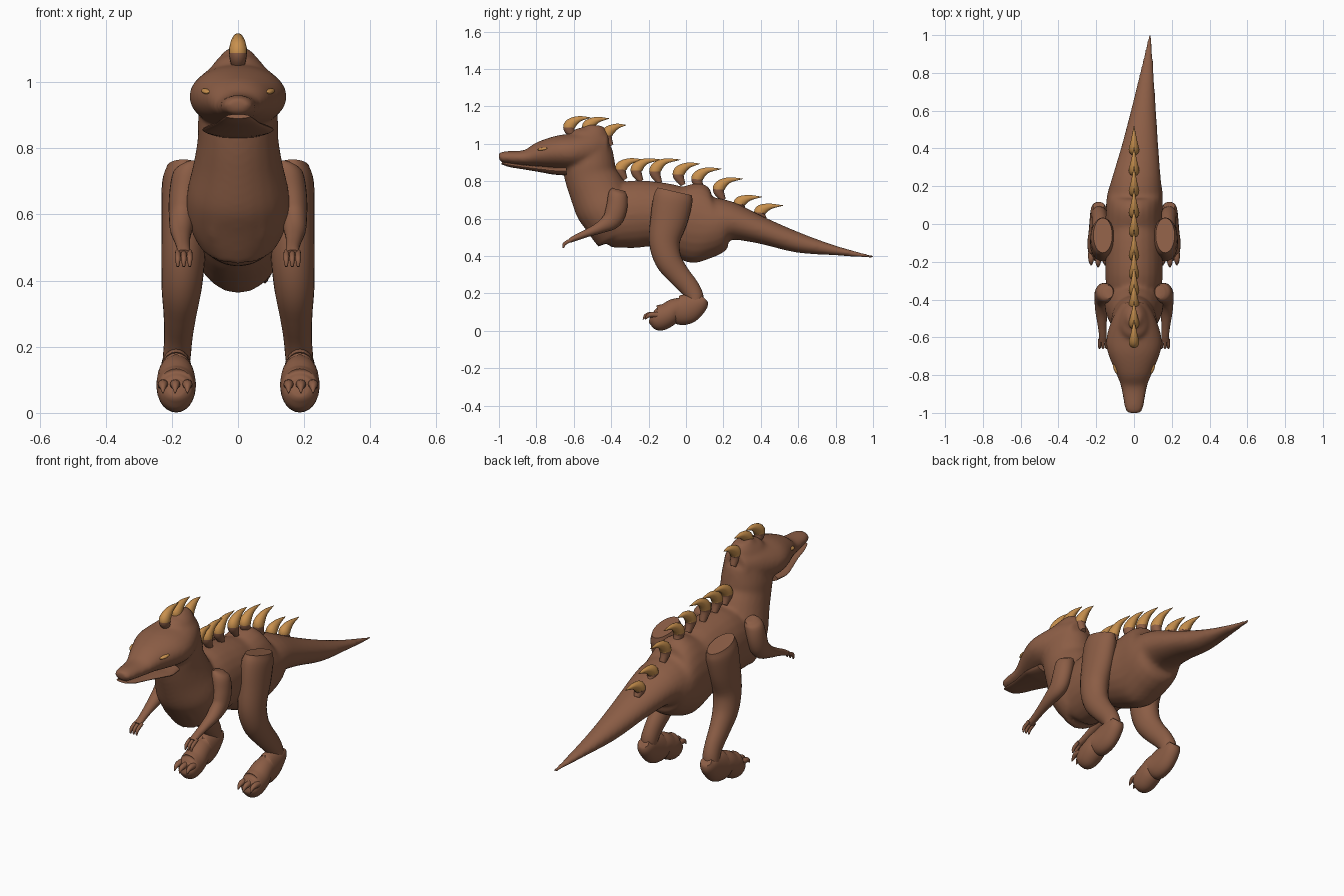
import bpy, bmesh, math
from mathutils import Vector

cube = bpy.data.objects.get("Cube")
if cube:
    bpy.data.objects.remove(cube)


def material(name, rgb):
    m = bpy.data.materials.new(name)
    m.use_nodes = True
    m.diffuse_color = (*rgb, 1)
    m.node_tree.nodes["Principled BSDF"].inputs["Base Color"].default_value = (*rgb, 1)
    return m


BROWN = material("brown_hide", (0.26, 0.11, 0.06))
GOLD = material("gold_horn", (0.58, 0.28, 0.075))


def spline(keys, steps):
    """Smooth path through keys of any length."""
    pts = [Vector(k) for k in keys]
    pts = [2 * pts[0] - pts[1]] + pts + [2 * pts[-1] - pts[-2]]
    out = []
    for a, b, c, d in zip(pts, pts[1:], pts[2:], pts[3:]):
        for i in range(steps):
            t = i / steps
            out.append(0.5 * (2 * b + (c - a) * t + (2 * a - 5 * b + 4 * c - d) * t * t
                              + (3 * b - a - 3 * c + d) * t ** 3))
    return out + [pts[-2]]


def loft(bm, keys, side=1, sides=24, steps=4):
    """Elliptic tube through keys (x, y, z, half width, half depth)."""
    path = spline(keys, steps)
    rings = []
    for i, p in enumerate(path):
        tangent = path[min(i + 1, len(path) - 1)] - path[max(i - 1, 0)]
        across = Vector((0, -tangent[2], tangent[1])).normalized()
        ring = []
        for j in range(sides):
            a = math.tau * j / sides
            co = Vector(p[:3]) + across * max(p[4], 0.001) * math.sin(a)
            co.x += max(p[3], 0.001) * math.cos(a)
            co.x *= side
            ring.append(bm.verts.new(co))
        rings.append(ring)
    faces = [bm.faces.new(rings[0]), bm.faces.new(rings[-1])]
    for r, s in zip(rings, rings[1:]):
        for j in range(sides):
            k = (j + 1) % sides
            faces.append(bm.faces.new((r[j], r[k], s[k], s[j])))
    bmesh.ops.recalc_face_normals(bm, faces=faces)


def slices(rows):
    """Rows (y, top, bottom, half width, x) to loft keys."""
    return [(x, y, (t + b) / 2, w, (t - b) / 2) for y, t, b, w, x in rows]


def finish(name, bm, materials=(BROWN,), angle=50):
    mesh = bpy.data.meshes.new(name)
    bm.to_mesh(mesh)
    bm.free()
    ob = bpy.data.objects.new(name, mesh)
    bpy.context.collection.objects.link(ob)
    for m in materials:
        mesh.materials.append(m)
    bpy.ops.object.select_all(action='DESELECT')
    ob.select_set(True)
    bpy.context.view_layer.objects.active = ob
    bpy.ops.object.shade_smooth_by_angle(angle=math.radians(angle))
    return ob


# Body: torso with tail, neck and head fused into one skin
bm = bmesh.new()
loft(bm, slices([
    (-.515, .62, .45, .08, 0), (-.45, .72, .435, .13, 0), (-.3, .8, .44, .15, 0),
    (-.15, .795, .45, .15, 0), (-.05, .78, .40, .15, 0), (.06, .79, .36, .15, 0),
    (.15, .74, .40, .148, .005), (.24, .69, .48, .13, .012), (.4, .61, .465, .1, .03),
    (.6, .525, .417, .067, .05), (.8, .455, .403, .037, .068),
    (.97, .41, .39, .013, .083), (1.01, .407, .39, .009, .085)]))
loft(bm, [
    (0, -.36, .52, .12, .13), (0, -.4, .58, .15, .135), (0, -.435, .66, .155, .155),
    (0, -.475, .75, .135, .15), (0, -.51, .83, .122, .14), (0, -.52, .9, .12, .14),
    (0, -.515, 1.0, .1, .12), (0, -.495, 1.06, .068, .085), (0, -.49, 1.1, .035, .045)])
loft(bm, slices([
    (-1.0, .95, .905, .035, 0), (-.97, .96, .897, .05, 0), (-.86, .967, .885, .07, 0),
    (-.78, 1.012, .875, .1, 0), (-.68, 1.045, .865, .14, 0), (-.6, 1.055, .86, .146, 0),
    (-.5, 1.07, .87, .115, 0), (-.42, 1.05, .88, .07, 0)]))
body = finish("body", bm)
fuse = body.modifiers.new("fuse", 'REMESH')
fuse.mode = 'VOXEL'
fuse.voxel_size = 0.01
fuse.use_smooth_shade = True
soften = body.modifiers.new("soften", 'SMOOTH')
soften.factor = 0.5
soften.iterations = 10

# Lower jaw
bm = bmesh.new()
loft(bm, slices([
    (-.985, .903, .89, .036, 0), (-.94, .897, .875, .052, 0), (-.86, .887, .862, .068, 0),
    (-.76, .88, .845, .098, 0), (-.71, .876, .836, .108, 0), (-.64, .88, .83, .1, 0)]))
finish("lower_jaw", bm)

for side, label in ((1, "left"), (-1, "right")):
    # Leg, foot and toe claws
    bm = bmesh.new()
    loft(bm, [
        (.165, -.06, .745, .05, .095), (.165, -.07, .7, .064, .105), (.165, -.09, .6, .067, .1),
        (.165, -.115, .48, .066, .083), (.17, -.095, .38, .061, .072),
        (.175, -.04, .3, .05, .06), (.18, .02, .23, .043, .052),
        (.185, .05, .17, .042, .045), (.19, .03, .11, .04, .04)], side)
    finish(label + "_leg", bm)
    bm = bmesh.new()
    loft(bm, slices([
        (.097, .2, .15, .03, .187), (.075, .205, .1, .042, .187), (.02, .2, .045, .048, .187),
        (-.03, .185, .03, .052, .187), (-.065, .17, .05, .056, .187),
        (-.1, .15, .02, .06, .187), (-.145, .135, .0, .056, .187),
        (-.175, .115, .025, .046, .187), (-.19, .1, .05, .025, .187)]), side)
    finish(label + "_foot", bm)
    bm = bmesh.new()
    for x, reach in ((.153, 0), (.19, -.012), (.227, 0)):
        loft(bm, [(x, -.15 + reach, .085, .016, .017), (x, -.185 + reach, .086, .015, .014),
                  (x, -.205 + reach, .078, .01, .01), (x, -.218 + reach, .06, .002, .002)],
             side, 12, 3)
    finish(label + "_toe_claws", bm)

    # Arm and fingers
    bm = bmesh.new()
    loft(bm, [
        (.135, -.36, .755, .025, .035), (.15, -.365, .73, .045, .05), (.163, -.37, .66, .045, .056),
        (.168, -.395, .595, .041, .052), (.172, -.46, .552, .033, .032),
        (.169, -.53, .522, .024, .021), (.165, -.59, .497, .02, .016),
        (.165, -.622, .482, .022, .012)], side)
    finish(label + "_arm", bm)
    bm = bmesh.new()
    for x in (.146, .164, .182):
        loft(bm, [(x, -.61, .486, .008, .009), (x, -.635, .475, .009, .01),
                  (x, -.652, .462, .008, .009), (x, -.656, .442, .004, .004)], side, 10, 3)
    finish(label + "_fingers", bm)

    # Narrow eye set into the head
    bm = bmesh.new()
    bmesh.ops.create_uvsphere(bm, u_segments=16, v_segments=8, radius=1)
    for v in bm.verts:
        v.co = Vector((side * (.096 + v.co.x * .013 + v.co.y * .008),
                       -.765 + v.co.y * .028, .972 + v.co.z * .008 + v.co.y * .004))
    finish(label + "_eye", bm, (GOLD,))

# Spines along head, back and tail: (base y, base z, tip y, tip z)
spines = [
    (-.6, 1.035, -.51, 1.14), (-.5, 1.04, -.41, 1.135), (-.4, .99, -.32, 1.1),
    (-.325, .81, -.22, .915), (-.24, .8, -.13, .915), (-.14, .79, -.03, .915),
    (-.015, .78, .075, .893), (.085, .755, .19, .866), (.2, .7, .305, .813),
    (.31, .64, .406, .716), (.42, .595, .52, .67)]
for n, (y, z, ty, tz) in enumerate(spines):
    h = tz - z
    bm = bmesh.new()
    loft(bm, [(0, y, z, .016, .014), (0, y - .025, z + h * .42, .027, .03),
              (0, y - .015, z + h * .68, .026, .031), (0, y + .03, z + h * .93, .015, .016),
              (0, ty, tz, .001, .001)], 1, 14, 4)
    for f in bm.faces:
        f.material_index = int(f.calc_center_median().z > z + h * .48)
    finish(f"spine_{n + 1}", bm, (BROWN, GOLD))
